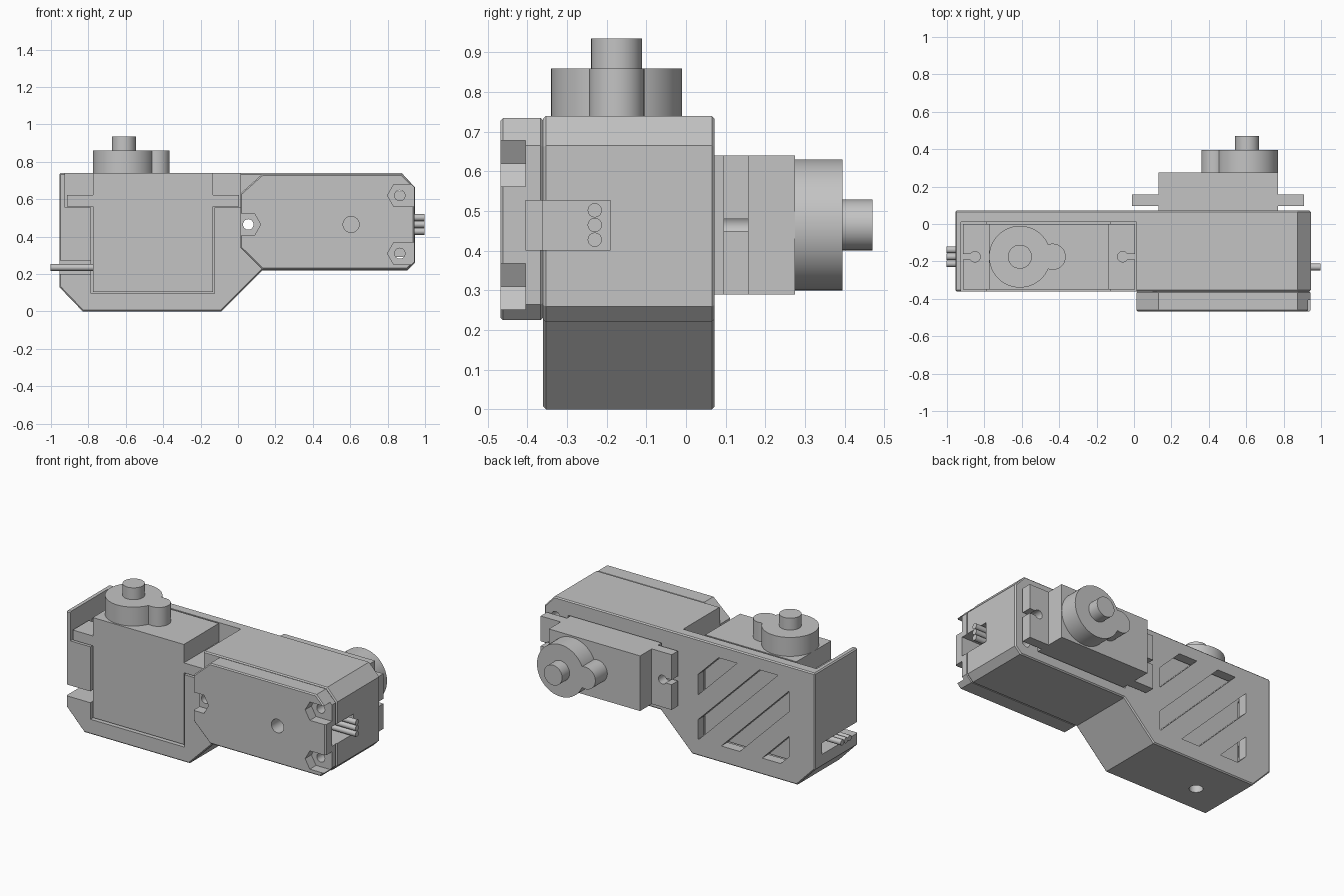
import bpy, bmesh, math
from mathutils import Matrix, Vector

if "Cube" in bpy.data.objects:
    bpy.data.objects.remove(bpy.data.objects["Cube"])

grey = bpy.data.materials.new("plain grey")
grey.diffuse_color = (0.55, 0.55, 0.55, 1)
grey.use_nodes = True
grey.node_tree.nodes["Principled BSDF"].inputs["Base Color"].default_value = grey.diffuse_color


def prism(name, pts, axis, lo, hi):
    """Extrude a 2D outline along an axis: z takes (x,y), y takes (x,z), x takes (y,z)."""
    place = {"x": lambda a, b, h: (h, a, b),
             "y": lambda a, b, h: (a, h, b),
             "z": lambda a, b, h: (a, b, h)}[axis]
    bm = bmesh.new()
    low = [bm.verts.new(place(a, b, lo)) for a, b in pts]
    high = [bm.verts.new(place(a, b, hi)) for a, b in pts]
    bm.faces.new(low)
    bm.faces.new(high)
    n = len(pts)
    for i in range(n):
        j = (i + 1) % n
        bm.faces.new((low[i], low[j], high[j], high[i]))
    bmesh.ops.recalc_face_normals(bm, faces=bm.faces)
    mesh = bpy.data.meshes.new(name)
    bm.to_mesh(mesh)
    bm.free()
    mesh.materials.append(grey)
    ob = bpy.data.objects.new(name, mesh)
    bpy.context.collection.objects.link(ob)
    return ob


def ring(cx, cy, r, n=40):
    return [(cx + r * math.cos(2 * math.pi * i / n),
             cy + r * math.sin(2 * math.pi * i / n)) for i in range(n)]


def rect(a0, a1, b0, b1):
    return [(a0, b0), (a1, b0), (a1, b1), (a0, b1)]


def box(name, x0, x1, y0, y1, z0, z1):
    return prism(name, rect(x0, x1, y0, y1), "z", z0, z1)


def activate(ob):
    bpy.ops.object.select_all(action="DESELECT")
    ob.select_set(True)
    bpy.context.view_layer.objects.active = ob


def combine(ob, others, operation="DIFFERENCE"):
    activate(ob)
    for other in others:
        mod = ob.modifiers.new("combine", "BOOLEAN")
        mod.operation = operation
        mod.solver = "EXACT"
        mod.object = other
        bpy.ops.object.modifier_apply(modifier=mod.name)
        bpy.data.objects.remove(other)


def bevel(ob, width):
    activate(ob)
    mod = ob.modifiers.new("bevel", "BEVEL")
    mod.width = width
    mod.segments = 1
    mod.limit_method = "ANGLE"
    mod.angle_limit = math.radians(60)
    bpy.ops.object.modifier_apply(modifier=mod.name)


def smooth(ob):
    activate(ob)
    bpy.ops.object.shade_smooth_by_angle(angle=math.radians(30))


def clip(pts, limit, sign):
    """Keep the part of a 2D outline where sign * (a + b - limit) <= 0."""
    out = []
    for i, p in enumerate(pts):
        q = pts[(i + 1) % len(pts)]
        dp, dq = (sign * (v[0] + v[1] - limit) for v in (p, q))
        if dp <= 0:
            out.append(p)
        if dp * dq < 0:
            t = dp / (dp - dq)
            out.append((p[0] + t * (q[0] - p[0]), p[1] + t * (q[1] - p[1])))
    return out


def servo(label, matrix):
    # case with mounting flange, z = 0 at flange underside
    case = box(label + "_case", -0.32, 0.32, -0.175, 0.175, -0.455, 0.18)
    flange = box("flange", -0.46, 0.46, -0.175, 0.175, 0, 0.063)
    cuts = []
    for s in (-1, 1):
        cuts.append(prism("hole", ring(s * 0.395, 0, 0.028), "z", -0.1, 0.1))
        cuts.append(box("slot", *sorted((s * 0.395, s * 0.5)), -0.015, 0.015, -0.1, 0.1))
    combine(flange, cuts)
    combine(case, [flange], "UNION")
    # gear housing with side lobe, and output shaft
    gear = prism(label + "_gear_housing", ring(-0.155, 0, 0.165, 64), "z", 0.17, 0.30)
    combine(gear, [prism("lobe", ring(0.02, 0, 0.07), "z", 0.17, 0.30)], "UNION")
    shaft = prism(label + "_shaft", ring(-0.155, 0, 0.064), "z", 0.29, 0.375)
    # three wire cable
    wires = [prism(f"{label}_wire_{i}", ring((i - 1) * 0.037, -0.325, 0.018, 20), "x", -0.547, -0.31)
             for i in range(3)]
    for ob in [case, gear, shaft] + wires:
        ob.data.transform(matrix)
        smooth(ob)


# upright servo on the left, and servo facing the back on the right
servo("upright_servo", Matrix.Translation((-0.455, -0.175, 0.56)))
turn = Matrix(((-1, 0, 0), (0, 0, 1), (0, 1, 0))).to_4x4()
servo("rear_servo", Matrix.Translation((0.45, 0.095, 0.465)) @ turn)

# bracket housing
body = prism("housing", [(-0.955, 0.74), (-0.955, 0.13), (-0.83, 0), (-0.09, 0), (0.13, 0.22),
                         (0.905, 0.22), (0.945, 0.26), (0.945, 0.665), (0.875, 0.74)],
             "y", -0.36, 0.072)
bevel(body, 0.007)
screws = [(0.865, 0.62), (0.865, 0.31), (0.055, 0.465)]
cuts = [
    box("case_pocket", -0.785, -0.125, -0.5, 0.01, 0.095, 0.9),
    box("flange_pocket", -0.925, 0.013, -0.5, 0.01, 0.555, 0.9),
    box("left_cable_slot", -1.1, -0.75, -0.5, 0.0, 0.2, 0.272),
    box("rear_servo_pocket", 0.123, 0.777, -0.5, 0.2, 0.283, 0.647),
    box("right_cable_slot", 0.7, 1.1, -0.5, -0.19, 0.402, 0.527),
    prism("pivot_hole", ring(-0.61, -0.175, 0.04), "z", -0.1, 0.2),
]
cuts += [prism("screw_hole", ring(x, z, 0.028), "y", -0.6, 0.2) for x, z in screws]
# diagonal vents in the back wall
for i in range(4):
    low = -0.61 + 0.287 * i
    outline = clip(clip(rect(-0.775, -0.135, 0.105, 0.66), low, -1), low + 0.13, 1)
    cuts.append(prism("vent", outline, "y", -0.05, 0.2))
combine(body, cuts)
smooth(body)

# front cover plate
cover = prism("front_cover", [(0.013, 0.34), (0.13, 0.225), (0.905, 0.225), (0.943, 0.265),
                              (0.943, 0.665), (0.875, 0.735), (0.13, 0.735), (0.013, 0.63)],
              "y", -0.468, -0.36)
bevel(cover, 0.007)
cuts = [prism("pivot_hole", ring(0.605, 0.465, 0.043), "y", -0.6, -0.2),
        box("cable_slot", 0.79, 1.1, -0.405, -0.2, 0.402, 0.527)]
for x, z in screws:
    s = 1 if x > 0.5 else -1
    # nut pocket: half hexagon running out through the plate edge
    pocket = [(x - s * 0.066, z), (x - s * 0.033, z - 0.058), (x + s * 0.15, z - 0.058),
              (x + s * 0.15, z + 0.058), (x - s * 0.033, z + 0.058)]
    cuts.append(prism("nut_pocket", pocket, "y", -0.6, -0.405))
    cuts.append(prism("screw_hole", ring(x, z, 0.028), "y", -0.6, -0.2))
combine(cover, cuts)
smooth(cover)
